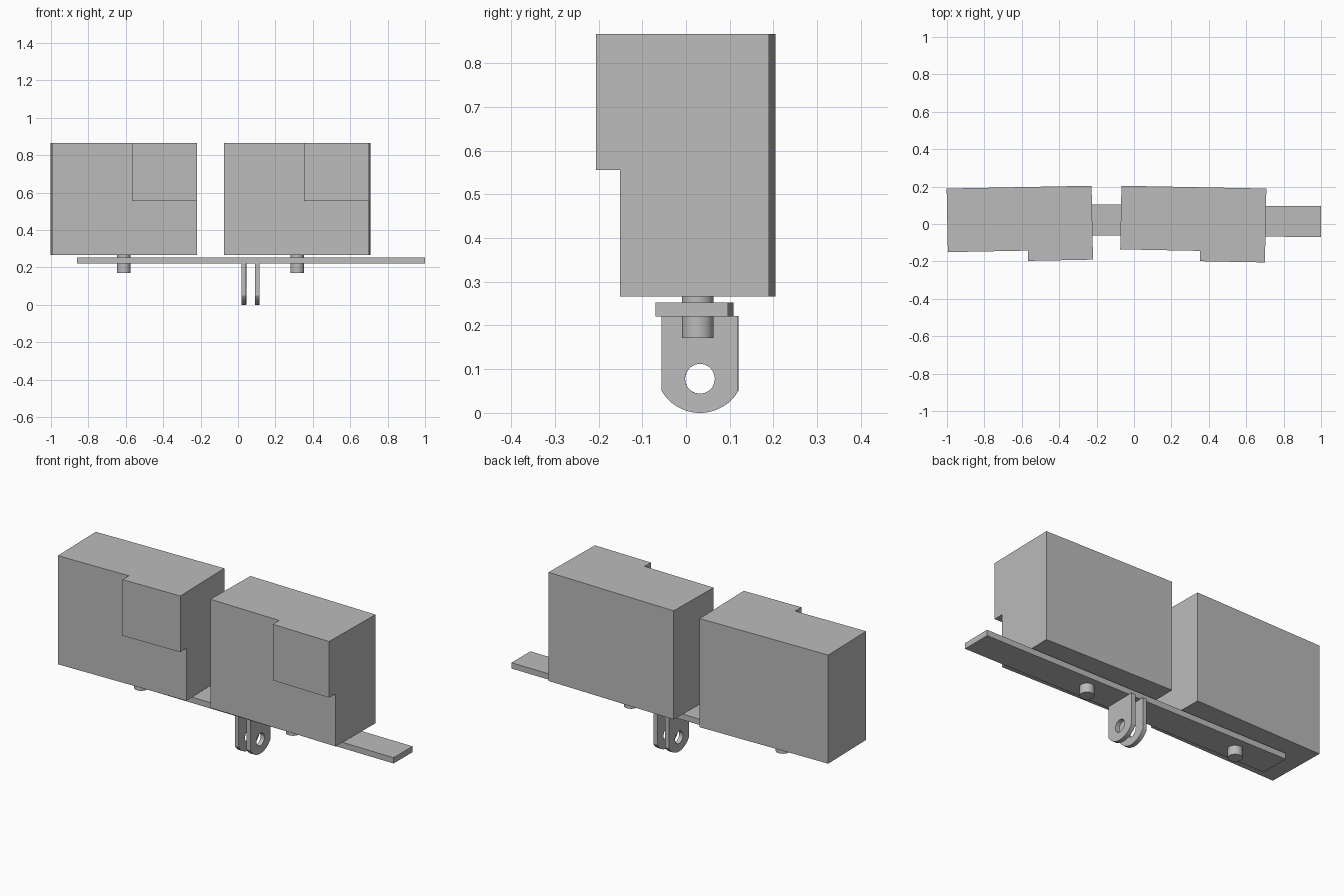
import bpy, bmesh, math
from mathutils import Matrix, Vector

if "Cube" in bpy.data.objects:
    bpy.data.objects.remove(bpy.data.objects["Cube"])

grey = bpy.data.materials.new("neutral grey")
grey.diffuse_color = (0.5, 0.5, 0.5, 1)
grey.use_nodes = True
grey.node_tree.nodes["Principled BSDF"].inputs["Base Color"].default_value = grey.diffuse_color


def finish(name, bm, loc=(0, 0, 0), turn=0):
    bmesh.ops.recalc_face_normals(bm, faces=bm.faces[:])
    me = bpy.data.meshes.new(name)
    bm.to_mesh(me)
    bm.free()
    me.materials.append(grey)
    ob = bpy.data.objects.new(name, me)
    ob.location = loc
    ob.rotation_euler.z = math.radians(turn)
    bpy.context.collection.objects.link(ob)
    return ob


def box(sx, sy, sz):
    bm = bmesh.new()
    bmesh.ops.create_cube(bm, size=1, matrix=Matrix.Diagonal((sx, sy, sz, 1)))
    return bm


# Camera-like housing: block with a raised upper-right front panel
def housing(name, x, turn):
    bm = box(0.775, 0.34, 0.60)
    for co, no in (((0.04, 0, 0), (1, 0, 0)), ((0, 0, -0.01), (0, 0, 1))):
        geom = bm.verts[:] + bm.edges[:] + bm.faces[:]
        bmesh.ops.bisect_plane(bm, geom=geom, plane_co=co, plane_no=no)
    bm.normal_update()
    panel = next(f for f in bm.faces if f.normal.y < -0.9
                 and f.calc_center_median().x > 0.04 and f.calc_center_median().z > 0)
    new = bmesh.ops.extrude_face_region(bm, geom=[panel])["geom"]
    if panel.is_valid:
        bm.faces.remove(panel)
    verts = [g for g in new if isinstance(g, bmesh.types.BMVert)]
    bmesh.ops.translate(bm, verts=verts, vec=Vector((0, -0.055, 0)))
    bmesh.ops.dissolve_limit(bm, angle_limit=0.01, verts=bm.verts[:], edges=bm.edges[:])
    finish(name, bm, (x, 0.027, 0.566), turn)


# Mounting screw under a housing
def screw(name, x):
    bm = bmesh.new()
    bmesh.ops.create_cone(bm, cap_ends=True, segments=48, radius1=0.036,
                          radius2=0.036, depth=0.096)
    ob = finish(name, bm, (x, 0.027, 0.219))
    bpy.context.view_layer.objects.active = ob
    bpy.ops.object.select_all(action='DESELECT')
    ob.select_set(True)
    bpy.ops.object.shade_smooth_by_angle(angle=math.radians(30))


# Mount prong: rounded tab with a bolt hole, extruded from a 2D outline
def prong(name, x, width):
    half, r, cz = 0.0875, 0.1016, 0.1016
    a = math.asin(half / r)
    outline = [(half, 0.222), (-half, 0.222)]
    for i in range(25):
        t = -a + 2 * a * i / 24
        outline.append((r * math.sin(t), cz - r * math.cos(t)))
    hole = [(0.034 * math.cos(i * math.tau / 40), 0.078 + 0.034 * math.sin(i * math.tau / 40))
            for i in range(40)]
    cu = bpy.data.curves.new(name + " outline", 'CURVE')
    cu.dimensions, cu.fill_mode, cu.extrude = '2D', 'BOTH', width / 2
    for pts in (outline, hole):
        sp = cu.splines.new('POLY')
        sp.points.add(len(pts) - 1)
        for p, (u, v) in zip(sp.points, pts):
            p.co = (u, v, 0, 1)
        sp.use_cyclic_u = True
    tmp = bpy.data.objects.new(name + " outline", cu)
    bpy.context.collection.objects.link(tmp)
    dg = bpy.context.evaluated_depsgraph_get()
    me = bpy.data.meshes.new_from_object(tmp.evaluated_get(dg))
    bpy.data.objects.remove(tmp)
    bm = bmesh.new()
    bm.from_mesh(me)
    for f in bm.faces:
        f.smooth = False
        f.material_index = 0
    bmesh.ops.remove_doubles(bm, verts=bm.verts[:], dist=1e-5)
    # stand the outline up in the y-z plane
    turn = Matrix.Rotation(math.pi / 2, 4, 'Z') @ Matrix.Rotation(math.pi / 2, 4, 'X')
    bmesh.ops.transform(bm, matrix=turn, verts=bm.verts[:])
    finish(name, bm, (x, 0.032, 0), -0.4)


for side, x, turn in (("left", -0.611, 1.1), ("right", 0.317, -1.1)):
    housing(side + "_housing", x, turn)
    screw(side + "_screw", x)

# Long mounting bar
finish("mounting_bar", box(1.859, 0.165, 0.032), (0.07, 0.0195, 0.2365), -0.4)

prong("left_prong", 0.032, 0.024)
prong("right_prong", 0.103, 0.024)
